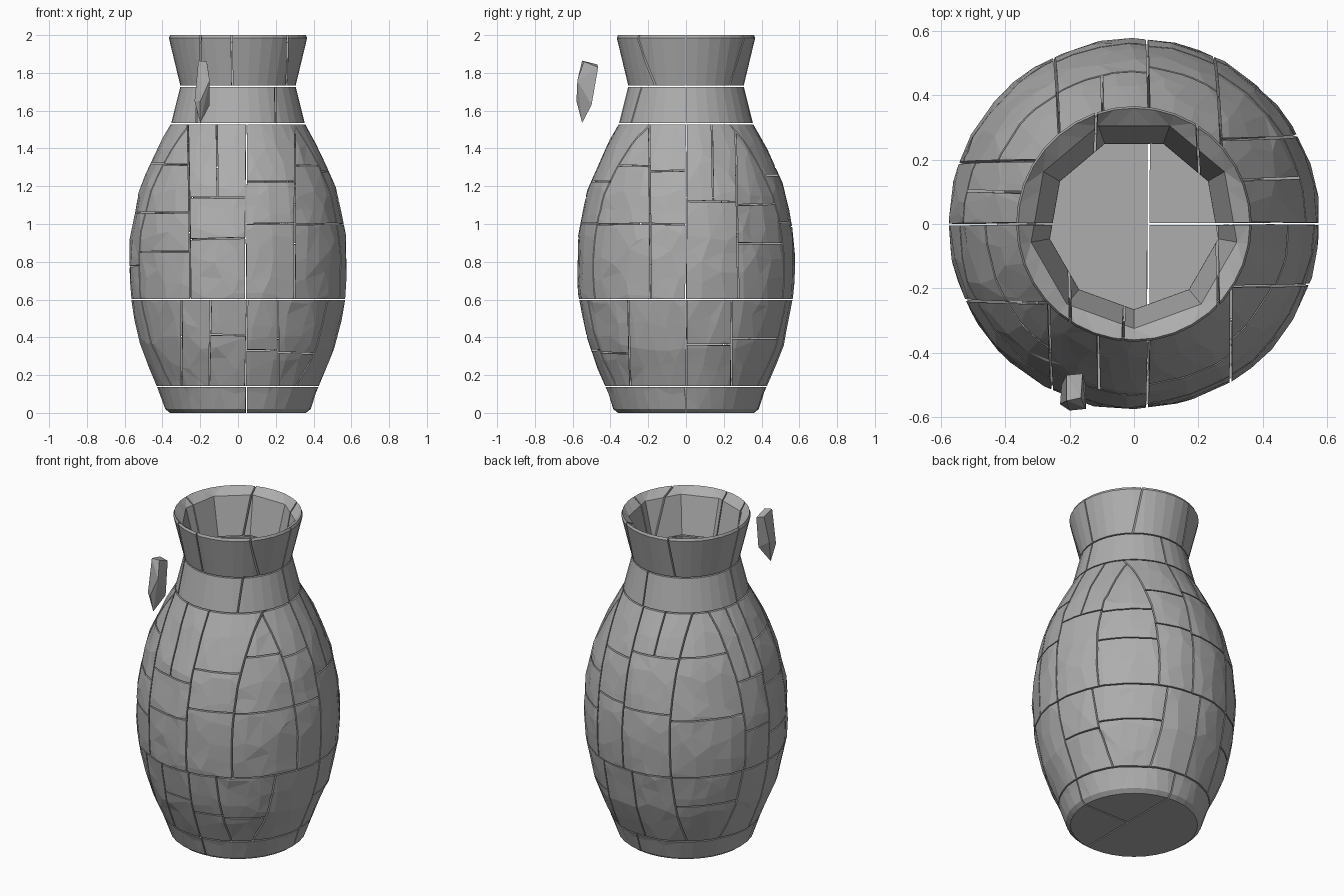
import bpy, bmesh, math, random
from mathutils import Vector

random.seed(7)
if "Cube" in bpy.data.objects:
    bpy.data.objects.remove(bpy.data.objects["Cube"], do_unlink=True)

stone = bpy.data.materials.new("grey stone")
stone.use_nodes = True
GREY = (0.42, 0.42, 0.42, 1)
stone.diffuse_color = GREY
stone.node_tree.nodes["Principled BSDF"].inputs["Base Color"].default_value = GREY

SEGS, SIDES = 36, 9
GAP = 0.0035
# Radius by height for the outside, and the inside down to the floor
OUTER = [(0, .36), (.02, .385), (.14, .43), (.35, .52), (.6, .572), (.78, .582), (.95, .574),
         (1.2, .52), (1.4, .432), (1.53, .355), (1.73, .305), (2, .37)]
INNER = [(1.96, .325), (1.73, .265), (1.53, .29), (1.3, .4), (.9, .5), (.5, .48), (.2, .38), (.08, .32)]


def radius_at(z):
    for (z0, r0), (z1, r1) in zip(OUTER, OUTER[1:]):
        if z <= z1:
            return r0 + (r1 - r0) * (z - z0) / (z1 - z0)
    return OUTER[-1][1]


def new_object(name, bm):
    mesh = bpy.data.meshes.new(name)
    bm.to_mesh(mesh)
    bm.free()
    mesh.materials.append(stone)
    obj = bpy.data.objects.new(name, mesh)
    bpy.context.collection.objects.link(obj)
    return obj


def build_shell():
    """Hollow pot: rough chipped outside, nine-sided inside."""
    bm = bmesh.new()
    rings = []
    heights = [0, .02] + [.02 + 1.51 * i / 13 for i in range(1, 14)] + [1.73, 1.985, 2]
    for z in heights:
        rough = .05 < z < 1.5
        ring = []
        for i in range(SEGS):
            a = math.tau * i / SEGS
            h = z
            if rough:
                a += random.uniform(-.06, .06)
                h += random.uniform(-.04, .04)
            r = radius_at(h) - (random.uniform(0, .007) if rough else 0)
            if z == 2:
                r -= .01
            ring.append(bm.verts.new((r * math.cos(a), r * math.sin(a), h)))
        rings.append(ring)
    for z, r in INNER:
        ring = []
        step = math.tau / SIDES
        for i in range(SEGS):
            a = math.tau * i / SEGS
            off = (a - 1.5 * math.pi) % step - step / 2
            k = r * math.cos(step / 2) / math.cos(off)
            ring.append(bm.verts.new((k * math.cos(a), k * math.sin(a), z)))
        rings.append(ring)
    for low, high in zip(rings, rings[1:]):
        for i in range(SEGS):
            j = (i + 1) % SEGS
            bm.faces.new((low[i], low[j], high[j], high[i]))
    bm.faces.new(rings[0][::-1])
    bm.faces.new(rings[-1])
    quads = [f for f in bm.faces if len(f.verts) == 4]
    bmesh.ops.triangulate(bm, faces=quads, quad_method='SHORT_EDGE')
    bmesh.ops.recalc_face_normals(bm, faces=bm.faces)
    return bm


def bounds(bm):
    lo = Vector([min(v.co[k] for v in bm.verts) for k in range(3)])
    hi = Vector([max(v.co[k] for v in bm.verts) for k in range(3)])
    return lo, hi


def cut(pieces, axis, pos, where=lambda c: True, tilt=.025):
    """Saw every chosen piece in two, leaving a thin crack with capped walls."""
    result = []
    for piece in pieces:
        lo, hi = bounds(piece)
        mid = (lo + hi) / 2
        if not where(mid) or not lo[axis] + .03 < pos < hi[axis] - .03:
            result.append(piece)
            continue
        normal = Vector([random.uniform(-tilt, tilt) for k in range(3)])
        normal[axis] = 1
        normal.normalize()
        mid[axis] = pos
        for side in (1, -1):
            half = piece.copy()
            n = normal * side
            done = bmesh.ops.bisect_plane(half, geom=half.verts[:] + half.edges[:] + half.faces[:],
                                          dist=1e-5, plane_co=mid + n * GAP, plane_no=n, clear_inner=True)
            rim = [e for e in done['geom_cut'] if isinstance(e, bmesh.types.BMEdge) and e.is_boundary]
            if rim:
                bmesh.ops.triangle_fill(half, edges=rim, use_beauty=True, normal=-n)
            if half.faces:
                bmesh.ops.recalc_face_normals(half, faces=half.faces)
                result.append(half)
            else:
                half.free()
        piece.free()
    return result


X, Y, Z = 0, 1, 2


def front(c): return c.y < -.05
def back(c): return c.y > .05
def right_end(c): return c.x < -.28
def left_end(c): return c.x > .28


# Horizontal courses
pieces = [build_shell()]
for z in (.14, .6, 1.53, 1.73):
    pieces = cut(pieces, Z, z, tilt=0)
pieces.sort(key=lambda p: bounds(p)[0].z)
base, lower, middle, neck, rim = [[p] for p in pieces]

# Base: slabs of the floor
base = cut(base, X, .045, tilt=.005)
base = cut(base, Y, 0, lambda c: c.x > 0, tilt=.005)

# Walls: halves, then upright joints on each side
def wall(parts, front_x, back_x, right_y, left_y):
    parts = cut(parts, Y, 0, tilt=.005)
    for places, axis, where in ((front_x, X, front), (back_x, X, back),
                                (right_y, Y, right_end), (left_y, Y, left_end)):
        for p in places:
            parts = cut(parts, axis, p, where)
    return parts


lower = wall(lower, (-.3, -.15, .045, .21), (-.25, -.02, .2), (-.24, .2), (-.3, .24))
middle = wall(middle, (-.26, .045, .3), (-.24, .045, .26), (-.24, .19), (-.19, .27))
neck = wall(neck, (-.22, .2), (.05,), (), ())
rim = wall(rim, (-.2, -.03, .26), (-.12, .2), (), ())

# Staggered bed joints on the front
middle = cut(middle, Z, 1.14, lambda c: front(c) and -.26 < c.x < .04)
middle = cut(middle, Z, 1.22, lambda c: front(c) and .05 < c.x < .3)
middle = cut(middle, Z, 1.0, lambda c: front(c) and c.x > .05)
middle = cut(middle, Z, 1.06, lambda c: front(c) and c.x < -.26)


# Remaining tall blocks break at varied heights, wide ones split upright
def break_tall(parts, limit, chance):
    result = []
    for part in parts:
        lo, hi = bounds(part)
        tall = hi.z - lo.z
        if tall > limit and random.random() < chance:
            result += cut([part], Z, lo.z + tall * random.uniform(.38, .62))
        else:
            result.append(part)
    return result


lower = break_tall(lower, .3, .6)
middle = break_tall(break_tall(middle, .5, 1), .42, .7)
for where, axis, p in ((front, X, -.11), (back, X, -.1), (right_end, Y, .1), (left_end, Y, .14)):
    middle = cut(middle, axis, p, lambda c: c.z > 1.25 and where(c))

# One object for each course
for name, parts in (("base", base), ("lower_wall", lower), ("middle_wall", middle),
                    ("neck", neck), ("rim", rim)):
    joined = bmesh.new()
    for part in parts:
        mesh = bpy.data.meshes.new("part")
        part.to_mesh(mesh)
        part.free()
        joined.from_mesh(mesh)
        bpy.data.meshes.remove(mesh)
    new_object(name, joined)

# Loose chip hanging beside the neck
chip = bmesh.new()
for x, y, z in ((-.21, -.55, 1.865), (-.165, -.54, 1.86), (-.21, -.47, 1.845), (-.16, -.465, 1.83),
                (-.23, -.56, 1.65), (-.15, -.575, 1.76), (-.2, -.58, 1.65), (-.15, -.5, 1.63),
                (-.225, -.5, 1.68), (-.2, -.55, 1.535)):
    chip.verts.new((x, y, z))
bmesh.ops.convex_hull(chip, input=chip.verts)
bmesh.ops.recalc_face_normals(chip, faces=chip.faces)
new_object("loose_chip", chip)
